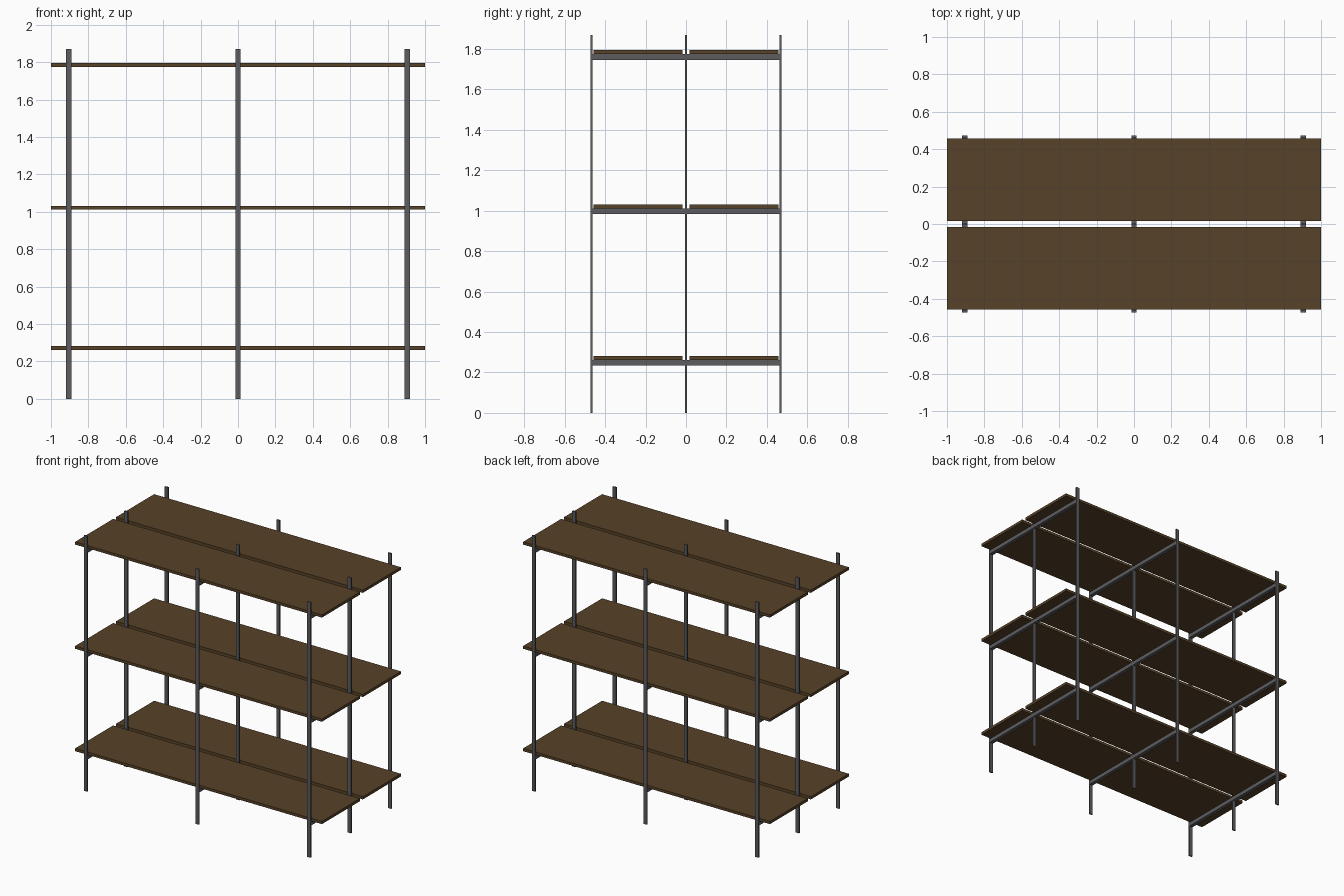
import bpy

if "Cube" in bpy.data.objects:
    bpy.data.objects.remove(bpy.data.objects["Cube"])


def material(name, colour):
    m = bpy.data.materials.new(name)
    m.diffuse_color = (*colour, 1)
    m.use_nodes = True
    m.node_tree.nodes["Principled BSDF"].inputs["Base Color"].default_value = m.diffuse_color
    return m


wood = material("dark_wood", (0.095, 0.054, 0.021))
metal = material("dark_metal", (0.11, 0.11, 0.115))


def box(name, x, y, z, mat):
    """Box from (min, max) ranges on each axis."""
    bpy.ops.mesh.primitive_cube_add(
        size=1, location=[(r[0] + r[1]) / 2 for r in (x, y, z)])
    ob = bpy.context.object
    ob.name = name
    ob.scale = [r[1] - r[0] for r in (x, y, z)]
    bpy.ops.object.transform_apply(location=False, rotation=False, scale=True)
    ob.data.materials.append(mat)


HEIGHT = 1.87
BAR = 0.0135           # half width of posts and crossbars
POST_T = 0.005         # half thickness of the flat posts
columns = (-0.905, 0, 0.905)
shelf_bottoms = (0.262, 1.012, 1.775)

for cx in columns:
    # Flat upright posts: front, middle and back rows
    for row, py in (("front", -0.468), ("middle", 0), ("back", 0.468)):
        box(row + "_post", (cx - BAR, cx + BAR),
            (py - POST_T, py + POST_T), (0, HEIGHT), metal)
    # Crossbars that carry the shelves
    for z in shelf_bottoms:
        box("crossbar", (cx - BAR, cx + BAR), (-0.464, 0.464),
            (z - 0.028, z), metal)

# Paired shelf boards with a gap for the middle posts
for z in shelf_bottoms:
    box("front_shelf", (-1, 1), (-0.457, -0.017), (z, z + 0.02), wood)
    box("back_shelf", (-1, 1), (0.017, 0.457), (z, z + 0.02), wood)
